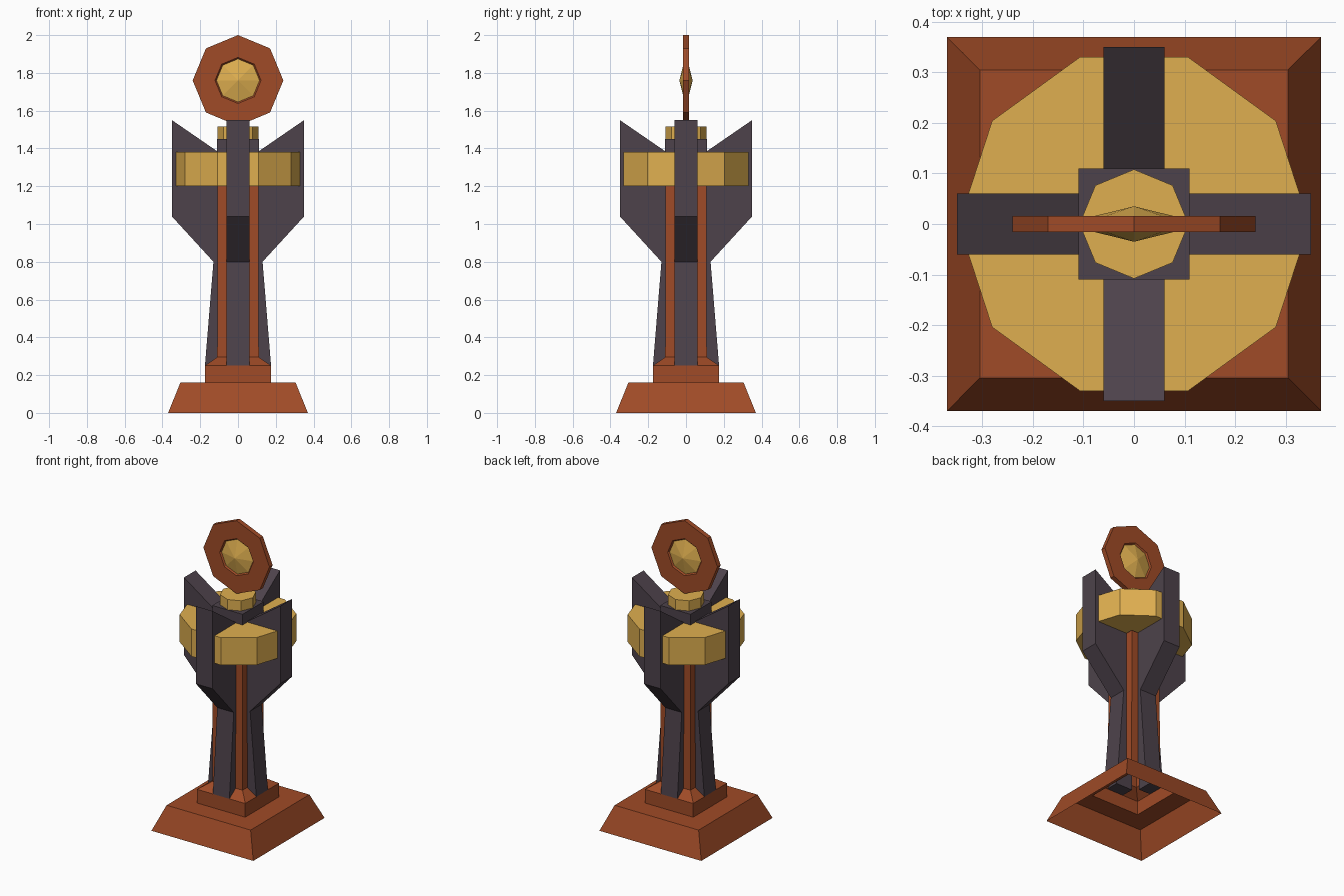
import bpy, bmesh, math
from mathutils import Matrix

if "Cube" in bpy.data.objects:
    bpy.data.objects.remove(bpy.data.objects["Cube"])


def material(name, rgb):
    m = bpy.data.materials.new(name)
    m.diffuse_color = (*rgb, 1)
    m.use_nodes = True
    m.node_tree.nodes["Principled BSDF"].inputs["Base Color"].default_value = m.diffuse_color
    return m


RUST = material("rust", (0.35, 0.07, 0.02))
GOLD = material("gold", (0.74, 0.43, 0.08))
DARK = material("dark", (0.075, 0.055, 0.07))


def finish(name, bm, mat):
    bmesh.ops.recalc_face_normals(bm, faces=bm.faces)
    me = bpy.data.meshes.new(name)
    bm.to_mesh(me)
    bm.free()
    me.materials.append(mat)
    ob = bpy.data.objects.new(name, me)
    bpy.context.collection.objects.link(ob)
    return ob


def lathe(name, profile, sides, mat, turn=0.0, cap_start=True, cap_end=True,
          closed=False, matrix=Matrix()):
    """Loft regular polygons through (radius, height) points; radius 0 is a tip."""
    bm = bmesh.new()
    rings = []
    for r, z in profile:
        n = sides if r > 0 else 1
        rings.append([bm.verts.new((r * math.cos(turn + math.tau * i / sides),
                                    r * math.sin(turn + math.tau * i / sides), z))
                      for i in range(n)])
    pairs = list(zip(rings, rings[1:]))
    if closed:
        pairs.append((rings[-1], rings[0]))
    for a, b in pairs:
        for i in range(sides):
            j = (i + 1) % sides
            quad = [a[i % len(a)], a[j % len(a)], b[j % len(b)], b[i % len(b)]]
            bm.faces.new(list(dict.fromkeys(quad)))
    if not closed:
        if cap_start and len(rings[0]) > 1:
            bm.faces.new(rings[0][::-1])
        if cap_end and len(rings[-1]) > 1:
            bm.faces.new(rings[-1])
    bm.transform(matrix)
    return finish(name, bm, mat)


def square(profile):
    return [(h * math.sqrt(2), z) for h, z in profile]


# Stepped base and column, one shell open underneath
lathe("base_and_column",
      square([(0.37, 0), (0.305, 0.16), (0.175, 0.16), (0.175, 0.25),
              (0.11, 0.295), (0.107, 1.4)]),
      4, RUST, turn=math.pi / 4, cap_start=False)

# Dark block at the head of the column
lathe("column_head", square([(0.11, 1.2), (0.11, 1.45)]), 4, DARK, turn=math.pi / 4)

# Four flared fins
FIN = [(0.09, 0.25), (0.175, 0.25), (0.13, 0.80), (0.35, 1.04),
       (0.35, 1.55), (0.11, 1.385), (0.09, 1.385)]
for k, side in enumerate(("right", "back", "left", "front")):
    bm = bmesh.new()
    face = bm.faces.new([bm.verts.new((x, -0.06, z)) for x, z in FIN])
    ext = bmesh.ops.extrude_face_region(bm, geom=[face])
    verts = [v for v in ext["geom"] if isinstance(v, bmesh.types.BMVert)]
    bmesh.ops.translate(bm, verts=verts, vec=(0, 0.12, 0))
    bm.transform(Matrix.Rotation(k * math.pi / 2, 4, "Z"))
    finish("fin_" + side, bm, DARK)

# Gold ten-sided collar and eight-sided cap
lathe("collar", [(0.347, 1.2), (0.347, 1.38)], 10, GOLD)
lathe("cap", [(0.108, 1.45), (0.108, 1.517)], 8, GOLD)

# Upright octagonal ring with a gold faceted lens in its bevelled hole
upright = Matrix.Translation((0, 0, 1.76)) @ Matrix.Rotation(math.pi / 2, 4, "X")
lathe("ring", [(0.24, -0.016), (0.24, 0.016), (0.122, 0.016),
               (0.108, 0), (0.122, -0.016)],
      8, RUST, closed=True, matrix=upright)
lathe("lens", [(0, -0.035), (0.114, -0.007), (0.114, 0.007), (0, 0.035)],
      8, GOLD, matrix=upright)
